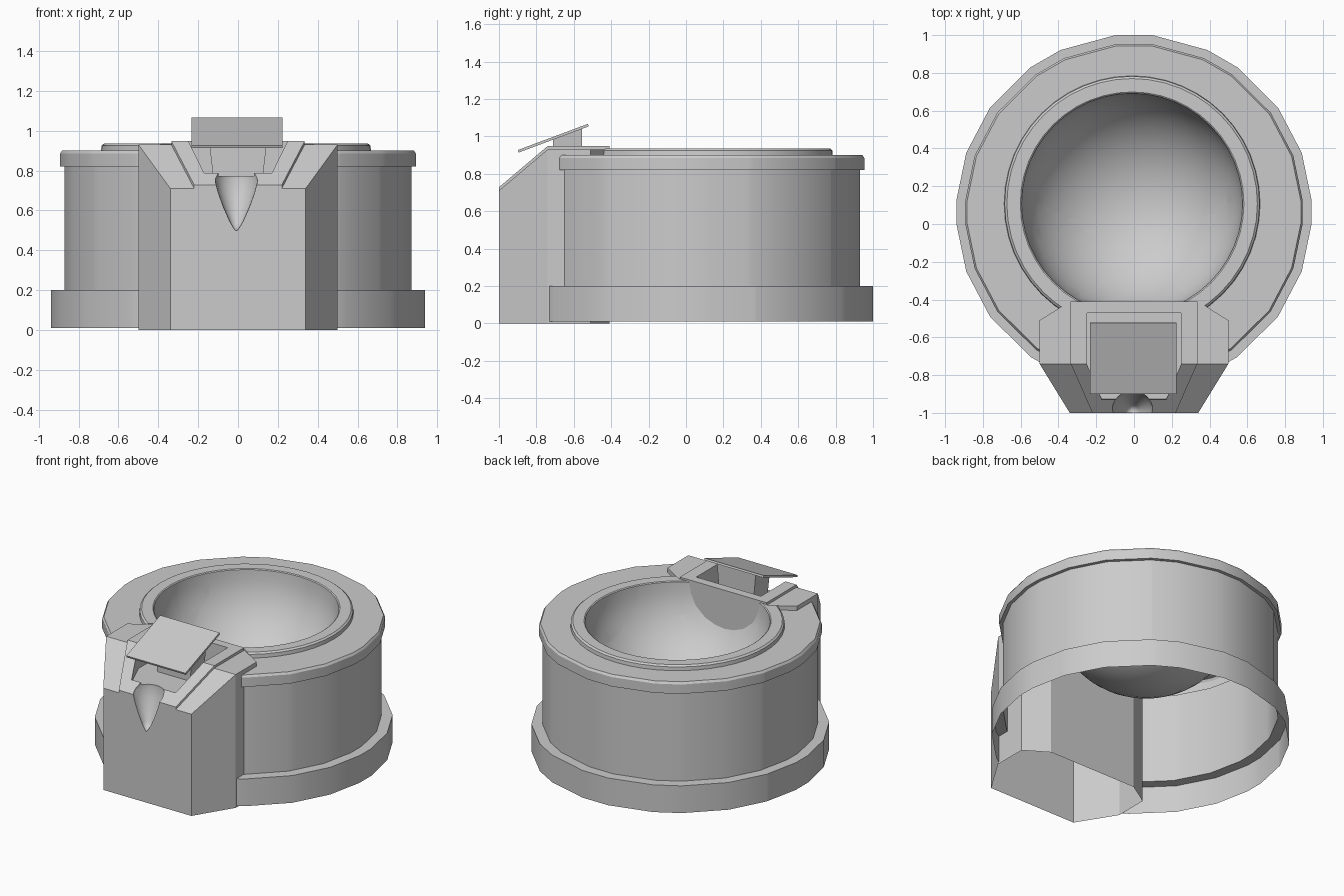
import bpy, bmesh, math
from mathutils import Matrix, Vector

if "Cube" in bpy.data.objects:
    bpy.data.objects.remove(bpy.data.objects["Cube"])

grey = bpy.data.materials.new("plain grey")
grey.diffuse_color = (0.6, 0.6, 0.6, 1)
grey.use_nodes = True
grey.node_tree.nodes["Principled BSDF"].inputs["Base Color"].default_value = grey.diffuse_color


def finish(name, bm, recalc=True):
    if recalc:
        bmesh.ops.recalc_face_normals(bm, faces=bm.faces)
    me = bpy.data.meshes.new(name)
    bm.to_mesh(me)
    bm.free()
    ob = bpy.data.objects.new(name, me)
    bpy.context.collection.objects.link(ob)
    me.materials.append(grey)
    return ob


def activate(ob):
    bpy.ops.object.select_all(action='DESELECT')
    ob.select_set(True)
    bpy.context.view_layer.objects.active = ob


def smooth(ob, deg=35):
    activate(ob)
    bpy.ops.object.shade_smooth_by_angle(angle=math.radians(deg))


def lathe(bm, profile, angles, cx, cy):
    """Rings of (radius, z) joined by quads; a zero radius closes to a point."""
    prev = None
    n = len(angles)
    for r, z in profile:
        if r == 0:
            ring = [bm.verts.new((cx, cy, z))] * n
        else:
            ring = [bm.verts.new((cx + r * math.cos(a), cy + r * math.sin(a), z)) for a in angles]
        if prev:
            for i in range(n):
                j = (i + 1) % n
                vs = []
                for v in (prev[i], prev[j], ring[j], ring[i]):
                    if v not in vs:
                        vs.append(v)
                bm.faces.new(vs)
        prev = ring


def prism(bm, pts, z0, z1):
    lo = [bm.verts.new((x, y, z0)) for x, y in pts]
    hi = [bm.verts.new((x, y, z1)) for x, y in pts]
    n = len(pts)
    bm.faces.new(lo[::-1])
    bm.faces.new(hi)
    for i in range(n):
        j = (i + 1) % n
        bm.faces.new((lo[i], lo[j], hi[j], hi[i]))


def mirrored(half):
    """Right-hand points (back to front) continued with their mirror image."""
    return half + [(-x, y) for x, y in reversed(half)]


def carve(ob, cutter):
    activate(ob)
    m = ob.modifiers.new("cut", 'BOOLEAN')
    m.operation = 'DIFFERENCE'
    m.solver = 'EXACT'
    m.object = cutter
    bpy.ops.object.modifier_apply(modifier=m.name)


def clear_block_area(bm):
    """Remove the shell where the front block stands."""
    d = Vector((0.10, 0.16, 0)).normalized()
    planes = [((0.5, 0, 0), (1, 0, 0)), ((-0.5, 0, 0), (1, 0, 0)), ((0, -0.41, 0), (0, 1, 0)),
              ((0.34, -0.41, 0), d), ((-0.34, -0.41, 0), (-d.x, d.y, 0))]
    for co, no in planes:
        bmesh.ops.bisect_plane(bm, geom=bm.verts[:] + bm.edges[:] + bm.faces[:],
                               dist=1e-5, plane_co=co, plane_no=no)
    gone = []
    for f in bm.faces:
        c = f.calc_center_median()
        diag = (abs(c.x) - 0.34) * d.x + (c.y + 0.41) * d.y
        if abs(c.x) < 0.5 and c.y < -0.41 and diag < 0:
            gone.append(f)
    bmesh.ops.delete(bm, geom=gone, context='FACES')


# Drum: base band, wall and overhanging cap, open underneath
quarter = [4, 19.5, 36, 54.5, 65.6, 84]
degs = quarter + [180 - a for a in reversed(quarter)]
degs += [a + 180 for a in degs]
angles = [math.radians(a) for a in degs]
bm = bmesh.new()
lathe(bm, [(0.942, 0.01), (0.942, 0.2), (0.872, 0.2), (0.872, 0.82), (0.895, 0.82),
           (0.895, 0.885), (0.885, 0.9), (0.64, 0.9)], angles, 0, 0.063)
bmesh.ops.recalc_face_normals(bm, faces=bm.faces)
clear_block_area(bm)
smooth(finish("drum", bm, False), 30)

# Raised lip and round bowl
round_angles = [i * math.tau / 48 for i in range(48)]
bowl = [(0.585 * math.cos(t), 0.93 - 0.54 * math.sin(t))
        for t in [i * math.pi / 24 for i in range(12)]] + [(0, 0.39)]
bm = bmesh.new()
lathe(bm, [(0.678, 0.895), (0.675, 0.925), (0.663, 0.935), (0.592, 0.935)] + bowl,
      round_angles, -0.01, 0.107)
bmesh.ops.recalc_face_normals(bm, faces=bm.faces)
clear_block_area(bm)
smooth(finish("bowl", bm, False))

# Front block with sloped nose
TOP, SLOPE = 0.93, 0.22 / 0.26
foot = mirrored([(0.34, -0.41), (0.5, -0.51), (0.5, -0.74), (0.34, -1.0)])
bm = bmesh.new()
prism(bm, foot, 0, TOP)
cut = bmesh.ops.bisect_plane(bm, geom=bm.verts[:] + bm.edges[:] + bm.faces[:], dist=1e-5,
                             plane_co=(0, -1, 0.71), plane_no=(0, -0.22, 0.26), clear_outer=True)
bmesh.ops.holes_fill(bm, edges=[e for e in bm.edges if e.is_boundary])
block = finish("front_block", bm)

# Raised frame around the pocket, following the top and the slope
outer = mirrored([(0.335, -0.41), (0.335, -0.74), (0.22, -1.0)])
inner = mirrored([(0.25, -0.47), (0.25, -0.74), (0.17, -0.93)])


def height(y, lift):
    return TOP - SLOPE * max(0, -0.74 - y) + lift


bm = bmesh.new()
loops = [[bm.verts.new((x, y, height(y, lift))) for x, y in pts]
         for pts, lift in ((outer, -0.01), (outer, 0.018), (inner, 0.018), (inner, -0.01))]
for k in range(4):
    a, b = loops[k], loops[(k + 1) % 4]
    for i in range(6):
        j = (i + 1) % 6
        bm.faces.new((a[i], a[j], b[j], b[i]))
frame = finish("pocket_frame", bm)

# Cutters: pocket and tapered pouring groove
bm = bmesh.new()
prism(bm, inner, 0.772, 1.2)
pocket = finish("pocket_cutter", bm)
bm = bmesh.new()
lathe(bm, [(0, 0.48), (0.035, 0.545), (0.068, 0.62), (0.093, 0.69), (0.108, 0.75),
           (0.108, 1.0), (0, 1.0)], [i * math.tau / 24 for i in range(24)], -0.008, -0.99)
groove = finish("groove_cutter", bm)
carve(block, pocket)
carve(block, groove)
carve(frame, groove)
for c in (pocket, groove):
    bpy.data.objects.remove(c)

# The block is open underneath
bm = bmesh.new()
bm.from_mesh(block.data)
bmesh.ops.delete(bm, geom=[f for f in bm.faces if f.calc_center_median().z < 0.001], context='FACES')
bm.to_mesh(block.data)
bm.free()
smooth(block, 25)

# Tilted lid plate
tilt = math.atan2(0.14, 0.375)
bm = bmesh.new()
bmesh.ops.create_cube(bm, size=1, matrix=Matrix.Translation((-0.004, -0.71, 0.99))
                      @ Matrix.Rotation(tilt, 4, 'X') @ Matrix.Diagonal((0.457, 0.40, 0.014, 1)))
finish("lid_plate", bm)

# Flared support under the lid
bm = bmesh.new()
prism(bm, [(-1, -0.71), (1, -0.71), (1, -0.555), (-1, -0.555)], 0, 1)
for v in bm.verts:
    if v.co.z > 0.5:
        v.co.x *= 0.15
        v.co.z = 0.99 + math.tan(tilt) * (v.co.y + 0.71)
    else:
        v.co.x *= 0.125
        v.co.z = 0.77
finish("lid_support", bm)
